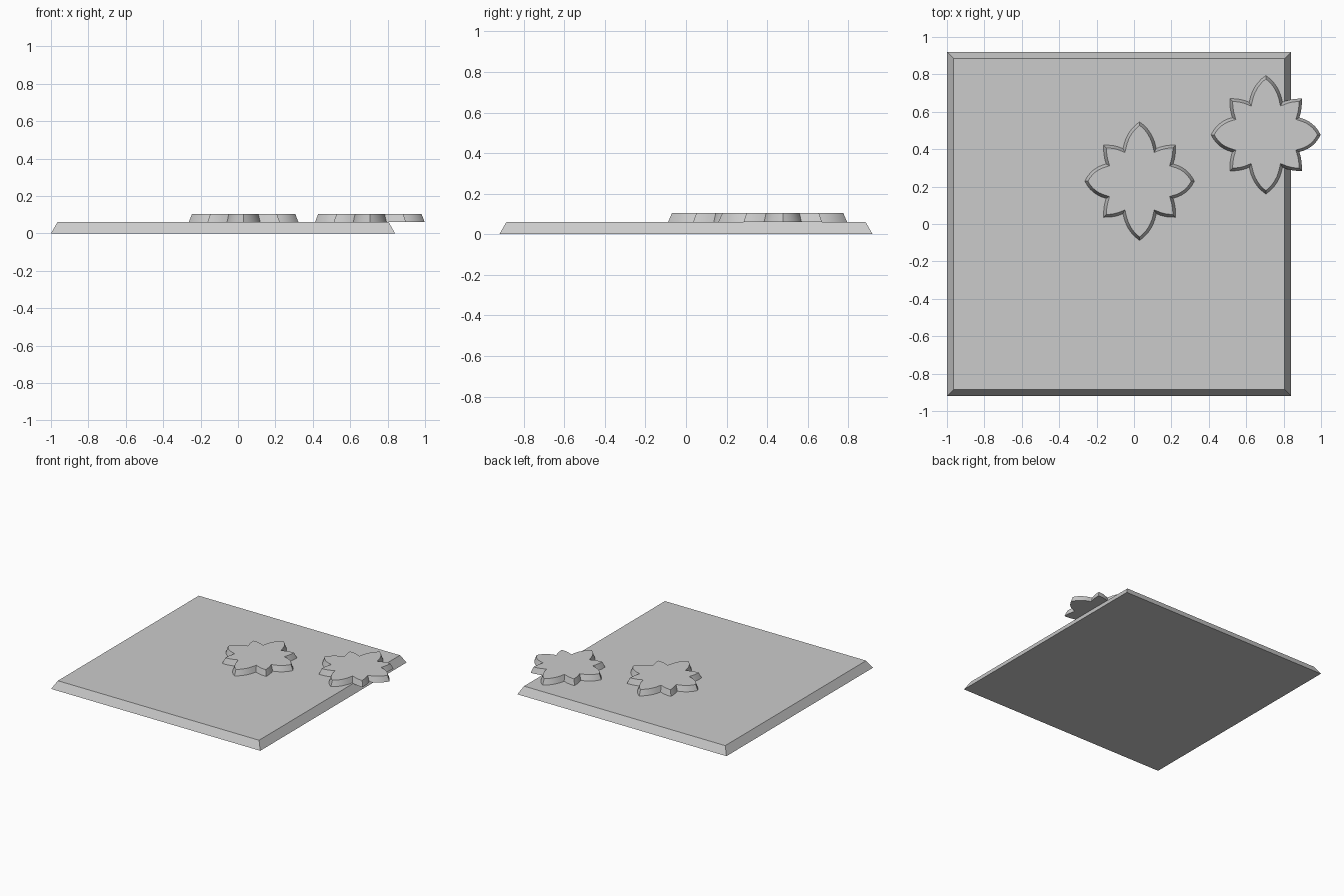
import bpy, bmesh, math
from mathutils import Vector

cube = bpy.data.objects.get("Cube")
if cube:
    bpy.data.objects.remove(cube, do_unlink=True)

grey = bpy.data.materials.new("light grey")
grey.use_nodes = True
colour = (0.6, 0.6, 0.6, 1)
grey.diffuse_color = colour
grey.node_tree.nodes["Principled BSDF"].inputs["Base Color"].default_value = colour


def bevelled_plate(name, outline, centre, z0, z1, inset):
    """Extrude an outline upwards, with sides that slope in towards the top."""
    n = len(outline)
    top = []
    for i, p in enumerate(outline):
        a = (p - outline[i - 1]).normalized()
        b = (outline[(i + 1) % n] - p).normalized()
        na, nb = Vector((-a.y, a.x)), Vector((-b.y, b.x))
        top.append(p + (na + nb) * inset / (1 + na.dot(nb)))
    bm = bmesh.new()
    low = [bm.verts.new((p.x, p.y, z0)) for p in outline]
    high = [bm.verts.new((p.x, p.y, z1)) for p in top]
    bm.faces.new(low[::-1])
    bm.faces.new(high)
    for i in range(n):
        j = (i + 1) % n
        bm.faces.new((low[i], low[j], high[j], high[i]))
    mesh = bpy.data.meshes.new(name)
    bm.to_mesh(mesh)
    bm.free()
    mesh.materials.append(grey)
    obj = bpy.data.objects.new(name, mesh)
    obj.location = (centre[0], centre[1], 0)
    bpy.context.collection.objects.link(obj)
    return obj


def curve(a, ctrl, b, steps=6):
    """Quadratic curve from a up to, but not including, b."""
    a, ctrl, b = Vector(a), Vector(ctrl), Vector(b)
    return [a * (1 - t) ** 2 + ctrl * 2 * t * (1 - t) + b * t * t
            for t in (i / steps for i in range(steps))]


# Flower outline: one quarter, mirrored to all four
side_tip, side_notch = (0.293, 0), (0.179, 0.092)
corner = (0.193, 0.193)
end_notch, end_tip = (0.089, 0.174), (0, 0.317)
quarter = (curve(side_tip, (0.258, 0.073), side_notch)
           + curve(side_notch, (0.194, 0.135), corner, 4)
           + curve(corner, (0.133, 0.195), end_notch, 4)
           + curve(end_notch, (0.072, 0.268), end_tip)
           + [Vector(end_tip)])
half = quarter + [Vector((-p.x, p.y)) for p in quarter[-2::-1]]
flower = half + [Vector((p.x, -p.y)) for p in half[-2:0:-1]]

# Square base slab
h = 0.92
square = [Vector(p) for p in ((-h, -h), (h, -h), (h, h), (-h, h))]
bevelled_plate("base_slab", square, (-0.08, 0), 0, 0.061, 0.035)

# Two raised flowers, one overhanging the slab edge
for name, centre in (("middle_flower", (0.03, 0.229)), ("edge_flower", (0.705, 0.477))):
    obj = bevelled_plate(name, flower, centre, 0.061, 0.105, 0.015)
    bpy.ops.object.select_all(action='DESELECT')
    obj.select_set(True)
    bpy.context.view_layer.objects.active = obj
    bpy.ops.object.shade_smooth_by_angle(angle=math.radians(30))
